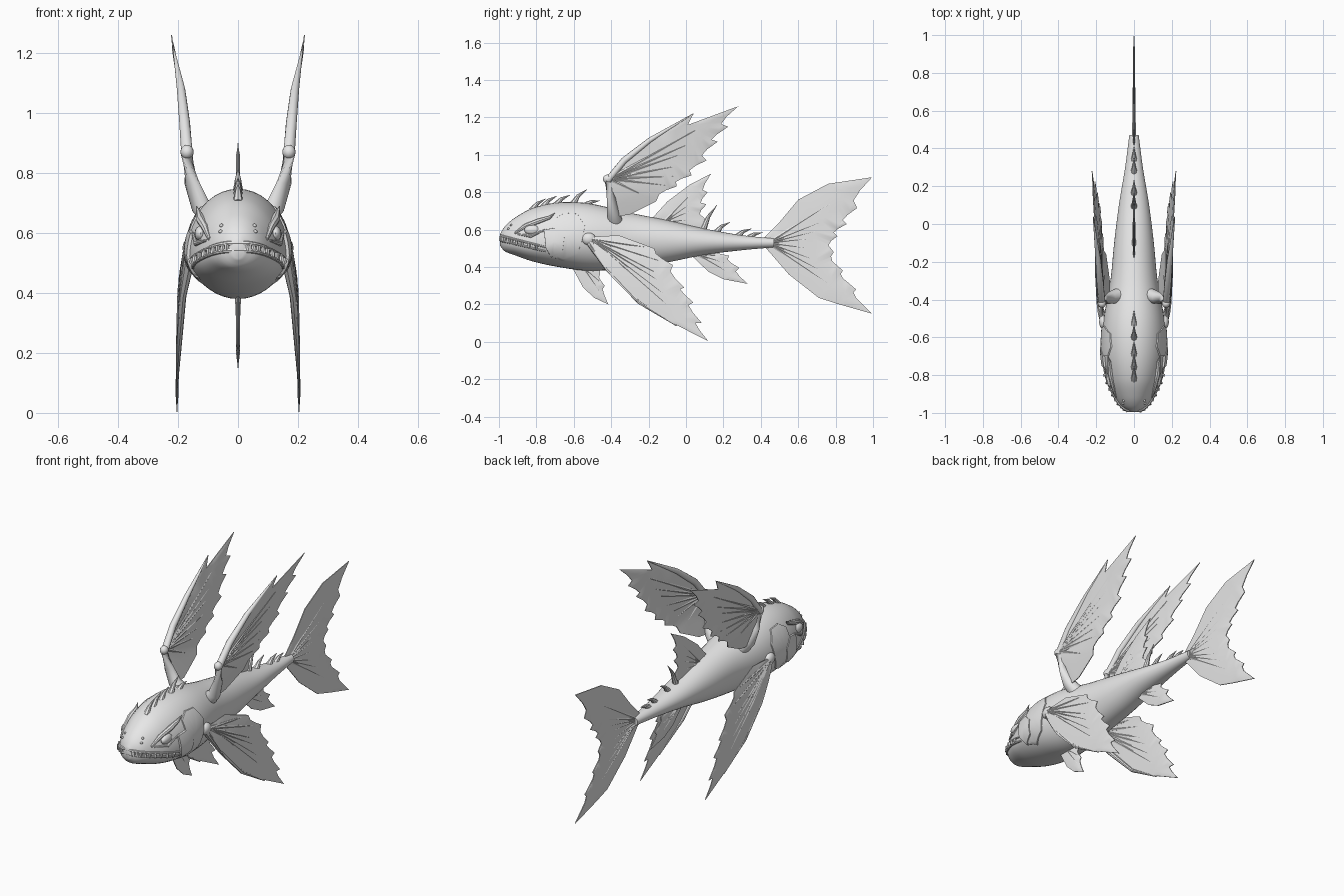
import bpy, bmesh, math
from mathutils import Vector

cube = bpy.data.objects.get("Cube")
if cube:
    bpy.data.objects.remove(cube, do_unlink=True)

grey = bpy.data.materials.new("pale grey")
grey.use_nodes = True
tone = (0.8, 0.8, 0.8, 1)
grey.diffuse_color = tone
grey.node_tree.nodes["Principled BSDF"].inputs["Base Color"].default_value = tone


def make_object(name, bm):
    bmesh.ops.recalc_face_normals(bm, faces=bm.faces)
    mesh = bpy.data.meshes.new(name)
    bm.to_mesh(mesh)
    mesh.materials.append(grey)
    mesh.shade_smooth()
    mesh.set_sharp_from_angle(angle=math.radians(40))
    bpy.context.collection.objects.link(bpy.data.objects.new(name, mesh))


def finish(name, bm, paired=False):
    """Turn a bmesh into one object, or into a left and right pair."""
    if not paired:
        make_object(name, bm)
    else:
        make_object("left_" + name, bm)
        for vert in bm.verts:
            vert.co.x *= -1
        make_object("right_" + name, bm)
    bm.free()


def interp(table, t):
    """Smooth interpolation of the rows of a table keyed by the first column."""
    t = min(max(t, table[0][0]), table[-1][0])
    i = next(k for k in range(len(table) - 1) if t <= table[k + 1][0])
    a, b = table[i], table[i + 1]
    before, after = table[max(i - 1, 0)], table[min(i + 2, len(table) - 1)]
    span = b[0] - a[0]
    u = (t - a[0]) / span
    result = []
    for c in range(1, len(a)):
        m0 = (b[c] - before[c]) / (b[0] - before[0]) * span
        m1 = (after[c] - a[c]) / (after[0] - a[0]) * span
        result.append(a[c] + u * m0 + u * u * (3 * (b[c] - a[c]) - 2 * m0 - m1)
                      + u ** 3 * (2 * (a[c] - b[c]) + m0 + m1))
    return result


# Body stations: y, half width, top, widest height, bottom
BODY = [(-.995, .02, .575, .545, .515), (-.97, .062, .615, .54, .485),
        (-.92, .1, .66, .53, .465), (-.82, .145, .715, .52, .43),
        (-.68, .17, .745, .53, .4), (-.52, .163, .74, .55, .38),
        (-.3, .125, .69, .55, .395), (-.1, .105, .65, .54, .425),
        (.1, .08, .605, .535, .465), (.3, .047, .57, .53, .49),
        (.47, .025, .553, .53, .505)]


def skin(y, z, lift=0):
    """Point on the left flank of the body at a given length and height."""
    w, top, mid, low = interp(BODY, y)
    s = (z - mid) / ((top - mid) if z > mid else (mid - low))
    return Vector((w * math.sqrt(max(0, 1 - s * s)) + lift, y, z))


def bridge(bm, rings):
    for a, b in zip(rings, rings[1:]):
        for k in range(len(a)):
            n = (k + 1) % len(a)
            bm.faces.new((a[k], a[n], b[n], b[k]))
    bm.faces.new(rings[0])
    bm.faces.new(rings[-1])


def tube(bm, path, radii, sides=8):
    """Sweep a round section along a path, with one radius per point."""
    path = [Vector(p) for p in path]
    rings = []
    for i, p in enumerate(path):
        along = path[min(i + 1, len(path) - 1)] - path[max(i - 1, 0)]
        turn = along.to_track_quat('Z', 'Y')
        rings.append([])
        for k in range(sides):
            a = math.tau * k / sides
            offset = turn @ Vector((math.cos(a), math.sin(a), 0))
            rings[-1].append(bm.verts.new(p + offset * radii[i]))
    bridge(bm, rings)


def ball(bm, centre, size):
    made = bmesh.ops.create_uvsphere(bm, u_segments=16, v_segments=10, radius=1)
    for vert in made["verts"]:
        vert.co = Vector(centre) + vert.co * Vector(size)


# Body
bm = bmesh.new()
rings = []
steps, around = 70, 40
for i in range(steps + 1):
    y = BODY[0][0] + (BODY[-1][0] - BODY[0][0]) * (i / steps) ** 1.3
    w, top, mid, low = interp(BODY, y)
    ring = []
    for k in range(around):
        a = math.tau * k / around
        height = (top - mid) if math.sin(a) > 0 else (mid - low)
        ring.append(bm.verts.new((w * math.cos(a), y, mid + height * math.sin(a))))
    rings.append(ring)
bridge(bm, rings)
finish("body", bm)


# Lips and teeth follow the drooping mouth line
def mouth(t, dz):
    p = skin(-.987 + .235 * t * t, .555 - .058 * t * t + dz)
    p.x *= -1 if t < 0 else 1
    return p


samples = [k / 20 for k in range(-20, 21)]
for name, dz in (("upper_lip", .01), ("lower_lip", -.013)):
    bm = bmesh.new()
    tube(bm, [mouth(t, dz) for t in samples],
         [.009 - .004 * abs(t) for t in samples])
    finish(name, bm)
bm = bmesh.new()
for k in range(-9, 10):
    t = k / 10
    up = k % 2
    base, tip = mouth(t, .008 if up else -.014), mouth(t, -.02 if up else .014)
    for p in (base, tip):
        p.x *= 1.05
        p.y -= .004
    tube(bm, [base, base.lerp(tip, .5), tip], [.008, .008, .001], 6)
finish("teeth", bm)


# Raised plates wrapped on the flank: gill covers and cheeks
def plate(name, outline, lift):
    bm = bmesh.new()
    loop = []
    for i, p in enumerate(outline):
        q = outline[(i + 1) % len(outline)]
        loop += [Vector(p).lerp(Vector(q), k / 4) for k in range(4)]
    centre = sum(loop, Vector((0, 0))) / len(loop)
    rings = []
    for scale, rise in ((1, -.012), (.99, lift), (.9, lift), (.6, lift), (.3, lift), (.05, lift)):
        rings.append([bm.verts.new(skin(*centre.lerp(p, scale), rise)) for p in loop])
    bridge(bm, rings)
    finish(name, bm, paired=True)


plate("gill_cover", [(-.7, .66), (-.65, .69), (-.58, .685), (-.54, .62), (-.555, .54),
                     (-.58, .47), (-.66, .43), (-.73, .46), (-.7, .56)], .006)
plate("cheek", [(-.76, .6), (-.7, .61), (-.65, .56), (-.66, .48), (-.72, .45),
                (-.75, .5)], .01)

# Eyes, brows and nostrils
bm = bmesh.new()
ball(bm, skin(-.82, .598, -.008), (.02, .045, .026))
finish("eye", bm, paired=True)
bm = bmesh.new()
brow = [skin(-.915, .58), skin(-.86, .618), skin(-.79, .645, .004), skin(-.73, .665, .006)]
tube(bm, brow + [brow[-1] + Vector((.008, .03, .025))], [.006, .013, .015, .01, .001])
tube(bm, [skin(-.9, .575), skin(-.83, .565, .002), skin(-.75, .6)], [.004, .009, .004])
finish("brow", bm, paired=True)
bm = bmesh.new()
for y, z in ((-.95, .605), (-.935, .625)):
    ball(bm, skin(y, z), (.007, .007, .006))
finish("nostril", bm, paired=True)


# Fins: smooth leading edge, then ragged tips with notches pulled to the root
def fin(name, root, lead, tips, tail, depth, sweep=((-1, 0), (2, 0)),
        thick=.012, paired=False):
    root = Vector(root)
    tips = [Vector(p) for p in tips]
    outline = [Vector(p) for p in lead]
    for a, b in zip(tips, tips[1:]):
        notch = a.lerp(b, .6).lerp(root, depth)
        outline += [a, a.lerp(notch, .5).lerp(root, depth * .3), notch]
    outline += [tips[-1]] + [Vector(p) for p in tail]
    side = lambda z: interp(sweep, z)[0]
    bm = bmesh.new()
    bm.faces.new([bm.verts.new((0, p.x, p.y)) for p in outline])
    bm.normal_update()
    bmesh.ops.triangulate(bm, faces=bm.faces[:])
    bmesh.ops.subdivide_edges(bm, edges=bm.edges[:], cuts=2, use_grid_fill=True)
    # Two skins that thin out toward the rim
    faces, rim = bm.faces[:], [e for e in bm.edges if e.is_boundary]
    twin = {}
    for vert in bm.verts[:]:
        half = thick * (.2 if vert.is_boundary else .5)
        vert.co.x = side(vert.co.z) - half
        twin[vert] = bm.verts.new(vert.co + Vector((half * 2, 0, 0)))
    for face in faces:
        bm.faces.new([twin[v] for v in reversed(face.verts)])
    for edge in rim:
        a, b = edge.verts
        bm.faces.new((a, b, twin[b], twin[a]))
    for tip in tips:
        ray = [root.lerp(tip, f) for f in (0, .3, .6, .85)]
        tube(bm, [(side(p.y), p.x, p.y) for p in ray], [.011, .008, .006, .002], 6)
    finish(name, bm, paired)


WING = ((.6, .11), (.7, .135), (.8, .162), (.87, .172), (1, .185), (1.26, .222))
fin("wing_fin", (-.41, .87),
    [(-.38, .67), (-.42, .87), (-.33, .97), (-.19, 1.08), (.04, 1.22), (.01, 1.16)],
    [(.28, 1.26), (.225, 1.15), (.17, 1.07), (.11, .97), (.03, .89), (-.05, .83),
     (-.16, .75)], [(-.3, .68)], .09, WING, .01, True)
fin("side_fin", (-.5, .55), [(-.53, .56), (-.51, .51), (-.4, .35), (-.25, .2), (-.11, .12)],
    [(.12, .003), (.085, .1), (.04, .21), (-.01, .29), (-.07, .41), (-.17, .5)],
    [(-.36, .57)], .08, ((0, .204), (.25, .2), (.45, .19), (.58, .165)), .01, True)
fin("dorsal_fin", (-.12, .64), [(-.2, .64), (-.1, .75), (.02, .84)],
    [(.135, .9), (.115, .8), (.11, .735), (.1, .66)], [(.1, .58), (-.15, .62)], .14)
fin("tail_fin", (.44, .53), [(.4, .54), (.5, .64), (.6, .76), (.76, .845)],
    [(.995, .88), (.915, .715), (.86, .63), (.81, .565), (.79, .48), (.84, .38),
     (.91, .28), (.995, .15)], [(.82, .2), (.71, .235), (.55, .36), (.42, .51)], .1)
fin("belly_fin", (-.55, .4), [(-.61, .4), (-.55, .29), (-.49, .235)],
    [(-.415, .2), (-.435, .3), (-.46, .36)], [(-.46, .4)], .15)
fin("rear_fin", (.06, .47), [(.02, .47), (.12, .375), (.2, .335)],
    [(.33, .31), (.285, .395), (.23, .46)], [(.14, .48)], .15)

# Wing arms with elbow joints, and side fin shoulders
bm = bmesh.new()
tube(bm, [(.085, -.38, .65), (.125, -.39, .69), (.155, -.4, .77), (.17, -.42, .86),
          (.178, -.33, .97), (.19, -.19, 1.08), (.216, .04, 1.22)],
     [.04, .033, .024, .02, .018, .014, .002], 12)
ball(bm, (.17, -.42, .87), (.022, .024, .024))
finish("wing_arm", bm, paired=True)
bm = bmesh.new()
ball(bm, (.16, -.52, .55), (.025, .038, .033))
tube(bm, [(.155, -.53, .56), (.185, -.42, .39), (.198, -.25, .21), (.203, -.05, .085)],
     [.024, .013, .009, .002])
finish("side_fin_bone", bm, paired=True)

# Back spines, leaning toward the tail
bm = bmesh.new()
for y, z in ((-.75, .765), (-.69, .78), (-.62, .785), (-.53, .815), (-.46, .755),
             (.165, .73), (.235, .64), (.35, .605), (.41, .585)):
    start = y - .075
    base = Vector((0, start, interp(BODY, start)[1] - .012))
    tip = Vector((0, y, z))
    tube(bm, [base, base.lerp(tip, .5) + Vector((0, -.008, .006)), tip], [.018, .01, .001])
finish("back_spines", bm)
